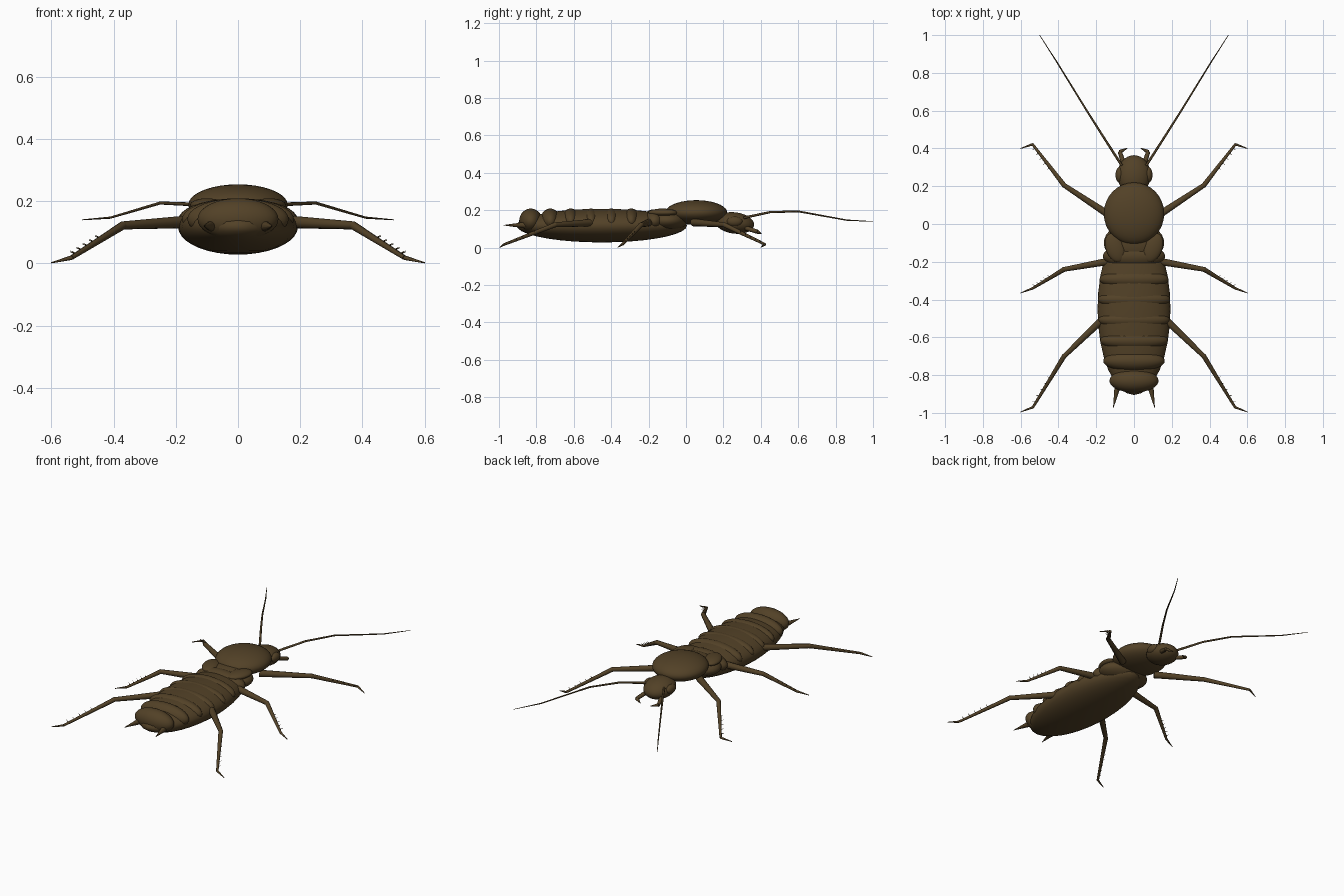
import bpy, bmesh, math
from mathutils import Vector, Matrix

if "Cube" in bpy.data.objects:
    bpy.data.objects.remove(bpy.data.objects["Cube"])

brown = bpy.data.materials.new("dark_brown")
brown.diffuse_color = (0.085, 0.053, 0.02, 1)
brown.use_nodes = True
brown.node_tree.nodes["Principled BSDF"].inputs["Base Color"].default_value = brown.diffuse_color


def finish(bm, name, angle=180):
    me = bpy.data.meshes.new(name)
    bmesh.ops.recalc_face_normals(bm, faces=bm.faces)
    bm.to_mesh(me)
    bm.free()
    me.materials.append(brown)
    ob = bpy.data.objects.new(name, me)
    bpy.context.collection.objects.link(ob)
    bpy.ops.object.select_all(action='DESELECT')
    ob.select_set(True)
    bpy.context.view_layer.objects.active = ob
    bpy.ops.object.shade_smooth_by_angle(angle=math.radians(angle))
    return ob


def ellipsoid(name, centre, radii, yaw=0, pitch=0):
    bm = bmesh.new()
    m = (Matrix.Translation(centre) @ Matrix.Rotation(yaw, 4, 'Z')
         @ Matrix.Rotation(pitch, 4, 'X') @ Matrix.Diagonal((*radii, 1)))
    bmesh.ops.create_uvsphere(bm, u_segments=32, v_segments=18, radius=1, matrix=m)
    return finish(bm, name)


def add_cone(bm, a, b, r1, r2, sides=10):
    a, b = Vector(a), Vector(b)
    d = b - a
    m = Matrix.Translation((a + b) / 2) @ d.to_track_quat('Z', 'Y').to_matrix().to_4x4()
    bmesh.ops.create_cone(bm, cap_ends=True, segments=sides, radius1=r1,
                          radius2=r2, depth=d.length, matrix=m)


def chain(bm, points, radii, sides=10):
    # tapered pieces joined at the given points
    for i in range(len(points) - 1):
        add_cone(bm, points[i], points[i + 1], radii[i], radii[i + 1], sides)


def flip(p, s):
    return Vector((p[0] * s, p[1], p[2]))


# abdomen and the domed back plates
ellipsoid("abdomen", (0, -0.45, 0.118), (0.193, 0.455, 0.09))
plates = [(-0.83, 0.13, 0.062), (-0.725, 0.163, 0.056), (-0.617, 0.18, 0.054),
          (-0.508, 0.189, 0.054), (-0.4, 0.191, 0.054), (-0.293, 0.183, 0.054)]
for i, (y, rx, ry) in enumerate(plates):
    ellipsoid(f"back_plate_{i + 1}", (0, y, 0.142), (rx, ry, 0.067))

# thorax, shield and head
ellipsoid("rear_thorax", (0, -0.17, 0.142), (0.165, 0.065, 0.063))
ellipsoid("middle_thorax", (0, -0.10, 0.145), (0.16, 0.11, 0.06))
ellipsoid("thorax_shield", (0, 0.055, 0.188), (0.16, 0.165, 0.066))
ellipsoid("head", (0, 0.26, 0.132), (0.088, 0.105, 0.057), pitch=-0.12)

tail = bmesh.new()
mouth = bmesh.new()
for s, side in ((1, "right"), (-1, "left")):
    ellipsoid(f"wing_pad_{side}", (0.1 * s, -0.125, 0.187), (0.05, 0.08, 0.022), yaw=-0.35 * s)
    ellipsoid(f"eye_{side}", (0.075 * s, 0.26, 0.14), (0.023, 0.042, 0.027))

    # antenna
    bm = bmesh.new()
    pts = [(0.065, 0.31, 0.16), (0.155, 0.45, 0.19), (0.25, 0.6, 0.194),
           (0.41, 0.86, 0.147), (0.5, 1.0, 0.14)]
    chain(bm, [flip(p, s) for p in pts], [0.007, 0.006, 0.005, 0.0035, 0.0015], 8)
    finish(bm, f"antenna_{side}", 60)

    # mouth feelers and tail spikes
    pts = [(0.055, 0.32, 0.105), (0.075, 0.382, 0.085), (0.035, 0.402, 0.075)]
    chain(mouth, [flip(p, s) for p in pts], [0.013, 0.011, 0.002], 8)
    add_cone(tail, flip((0.083, -0.84, 0.12), s), flip((0.11, -0.975, 0.12), s), 0.02, 0.001)

    # legs: hip, knee, ankle, toe and the direction of the shin spines
    legs = {
        "front": ((0.12, 0.04, 0.135), (0.37, 0.205, 0.122), (0.537, 0.422, 0.018),
                  (0.6, 0.4, 0.002), (0.75, -0.45, 0.5)),
        "middle": ((0.12, -0.195, 0.135), (0.37, -0.24, 0.122), (0.535, -0.34, 0.018),
                   (0.6, -0.365, 0.002), (0.6, 0.5, 0.6)),
        "rear": ((0.14, -0.48, 0.135), (0.37, -0.7, 0.122), (0.535, -0.97, 0.018),
                 (0.6, -0.995, 0.002), (0.7, 0.4, 0.6)),
    }
    for name, (hip, knee, ankle, toe, out) in legs.items():
        hip, knee, ankle, toe, out = (flip(p, s) for p in (hip, knee, ankle, toe, out))
        bm = bmesh.new()
        add_cone(bm, hip, knee, 0.021, 0.013)
        bmesh.ops.create_uvsphere(bm, u_segments=10, v_segments=6, radius=0.0135,
                                  matrix=Matrix.Translation(knee))
        add_cone(bm, knee, ankle, 0.0135, 0.007)
        add_cone(bm, ankle, toe, 0.007, 0.002)
        for k in range(5):
            base = knee.lerp(ankle, 0.42 + 0.12 * k)
            tip = base + out.normalized() * 0.024 + (ankle - knee).normalized() * 0.006
            add_cone(bm, base, tip, 0.003, 0.0005, 5)
        finish(bm, f"{name}_leg_{side}", 50)

finish(tail, "tail_spikes", 60)
finish(mouth, "mouth_feelers", 60)
